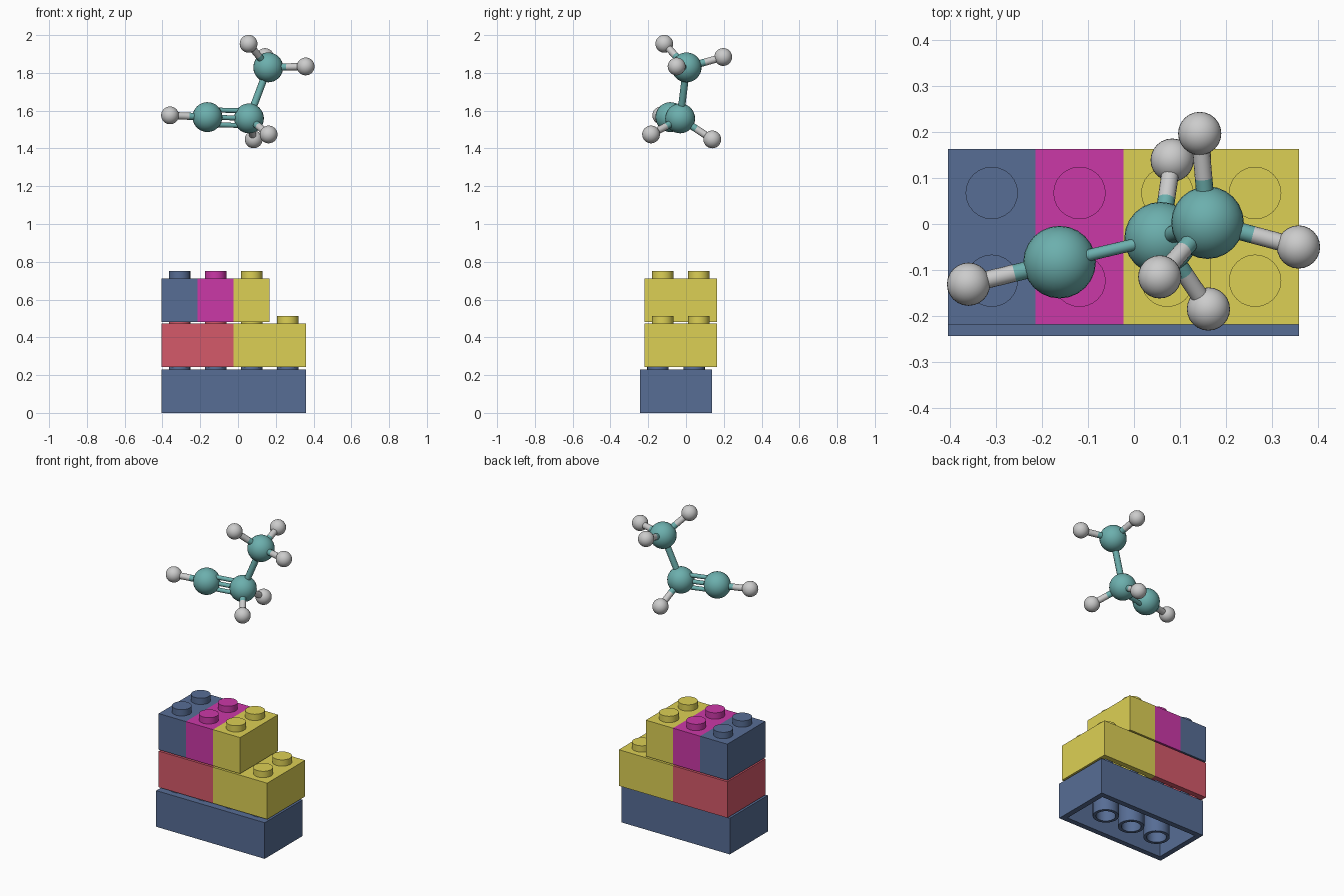
import bpy, bmesh, math
from mathutils import Matrix, Vector

if "Cube" in bpy.data.objects:
    bpy.data.objects.remove(bpy.data.objects["Cube"])

P = 0.191      # stud pitch
H = 0.23       # brick body height
WALL = 0.034


def material(name, rgb):
    m = bpy.data.materials.new(name)
    m.diffuse_color = (*rgb, 1)
    m.use_nodes = True
    m.node_tree.nodes["Principled BSDF"].inputs["Base Color"].default_value = m.diffuse_color
    return m


BLUE = material("blue", (0.095, 0.153, 0.30))
RED = material("red", (0.66, 0.10, 0.144))
YELLOW = material("yellow", (0.72, 0.63, 0.09))
MAGENTA = material("magenta", (0.60, 0.04, 0.39))
TEAL = material("teal", (0.15, 0.43, 0.42))


def finish(bm, name, mat=None, smooth=False):
    bmesh.ops.recalc_face_normals(bm, faces=bm.faces)
    me = bpy.data.meshes.new(name)
    bm.to_mesh(me)
    bm.free()
    ob = bpy.data.objects.new(name, me)
    bpy.context.collection.objects.link(ob)
    if mat:
        me.materials.append(mat)
    if smooth:
        bpy.ops.object.select_all(action='DESELECT')
        ob.select_set(True)
        bpy.context.view_layer.objects.active = ob
        bpy.ops.object.shade_smooth_by_angle(angle=math.radians(35))
    return ob


def cylinder(bm, x, y, z0, z1, r):
    bmesh.ops.create_cone(bm, cap_ends=True, segments=24, radius1=r, radius2=r,
                          depth=z1 - z0, matrix=Matrix.Translation((x, y, (z0 + z1) / 2)))


def tube(bm, x, y, z0, z1, ro, ri):
    pts = [(ri, z0), (ro, z0), (ro, z1), (ri, z1)]
    vs = [bm.verts.new((x + r, y, z)) for r, z in pts]
    es = [bm.edges.new((vs[i], vs[(i + 1) % 4])) for i in range(4)]
    bmesh.ops.spin(bm, geom=vs + es, cent=(x, y, 0), axis=(0, 0, 1),
                   angle=math.tau, steps=24, use_merge=True)


def brick(name, x0, y0, z0, nx, ny, mat):
    bm = bmesh.new()
    w, d = nx * P, ny * P
    # hollow shell
    bmesh.ops.create_cube(bm, size=1, matrix=Matrix.Translation((x0 + w / 2, y0 + d / 2, z0 + H / 2))
                          @ Matrix.Diagonal((w, d, H, 1)))
    bmesh.ops.recalc_face_normals(bm, faces=bm.faces)
    floor = min(bm.faces, key=lambda f: f.calc_center_median().z)
    bmesh.ops.inset_region(bm, faces=[floor], thickness=WALL, use_even_offset=True)
    ext = bmesh.ops.extrude_discrete_faces(bm, faces=[floor])
    bmesh.ops.translate(bm, vec=(0, 0, H - 0.03), verts=ext['faces'][0].verts)
    # studs on top
    for i in range(nx):
        for j in range(ny):
            cylinder(bm, x0 + (i + 0.5) * P, y0 + (j + 0.5) * P, z0 + H - 0.005, z0 + H + 0.04, 0.057)
    # tubes (or a pin) underneath
    if nx > 1:
        for i in range(1, nx):
            tube(bm, x0 + i * P, y0 + P, z0 + 0.001, z0 + H - 0.025, 0.076, 0.057)
    else:
        cylinder(bm, x0 + P / 2, y0 + P, z0 + 0.001, z0 + H - 0.025, 0.038)
    finish(bm, name, mat, smooth=True)


# Brick stack
X0 = -0.405
brick("bottom_brick", X0, -0.244, 0.0, 4, 2, BLUE)
brick("middle_left_brick", X0, -0.219, 0.242, 2, 2, RED)
brick("middle_right_brick", X0 + 2 * P, -0.219, 0.242, 2, 2, YELLOW)
for i, (nm, mt) in enumerate((("left", BLUE), ("centre", MAGENTA), ("right", YELLOW))):
    brick(f"top_{nm}_brick", X0 + i * P, -0.219, 0.481, 1, 2, mt)

# Floating molecule: carbon and hydrogen positions
C = [Vector(p) for p in ((-0.162, -0.083, 1.566), (0.058, -0.031, 1.559), (0.160, 0.003, 1.829))]
HYD = [(0, (-0.360, -0.131, 1.575)), (1, (0.162, -0.185, 1.474)), (1, (0.083, 0.139, 1.448)),
       (2, (0.056, -0.115, 1.954)), (2, (0.358, -0.050, 1.834)), (2, (0.143, 0.197, 1.884))]


def ball(name, p, r, mat=None):
    bm = bmesh.new()
    bmesh.ops.create_uvsphere(bm, u_segments=24, v_segments=16, radius=r,
                              matrix=Matrix.Translation(p))
    finish(bm, name, mat, smooth=True)


def rod(name, a, b, r, mat=None):
    bm = bmesh.new()
    v = b - a
    rot = v.to_track_quat('Z', 'Y').to_matrix().to_4x4()
    bmesh.ops.create_cone(bm, cap_ends=True, segments=16, radius1=r, radius2=r, depth=v.length,
                          matrix=Matrix.Translation((a + b) / 2) @ rot)
    finish(bm, name, mat, smooth=True)


for i, c in enumerate(C):
    ball(f"carbon_{i + 1}", c, 0.079, TEAL)
for i, (k, p) in enumerate(HYD):
    p = Vector(p)
    mid = (C[k] + p) / 2
    ball(f"hydrogen_{i + 1}", p, 0.047)
    rod(f"bond_carbon_half_{i + 1}", C[k], mid, 0.019, TEAL)
    rod(f"bond_hydrogen_half_{i + 1}", mid, p, 0.019)

# Single and triple carbon bonds
rod("single_bond", C[1], C[2], 0.019, TEAL)
for i, dz in enumerate((-0.039, 0, 0.039)):
    off = Vector((0, 0, dz))
    rod(f"triple_bond_{i + 1}", C[0] + off, C[1] + off, 0.013, TEAL)
